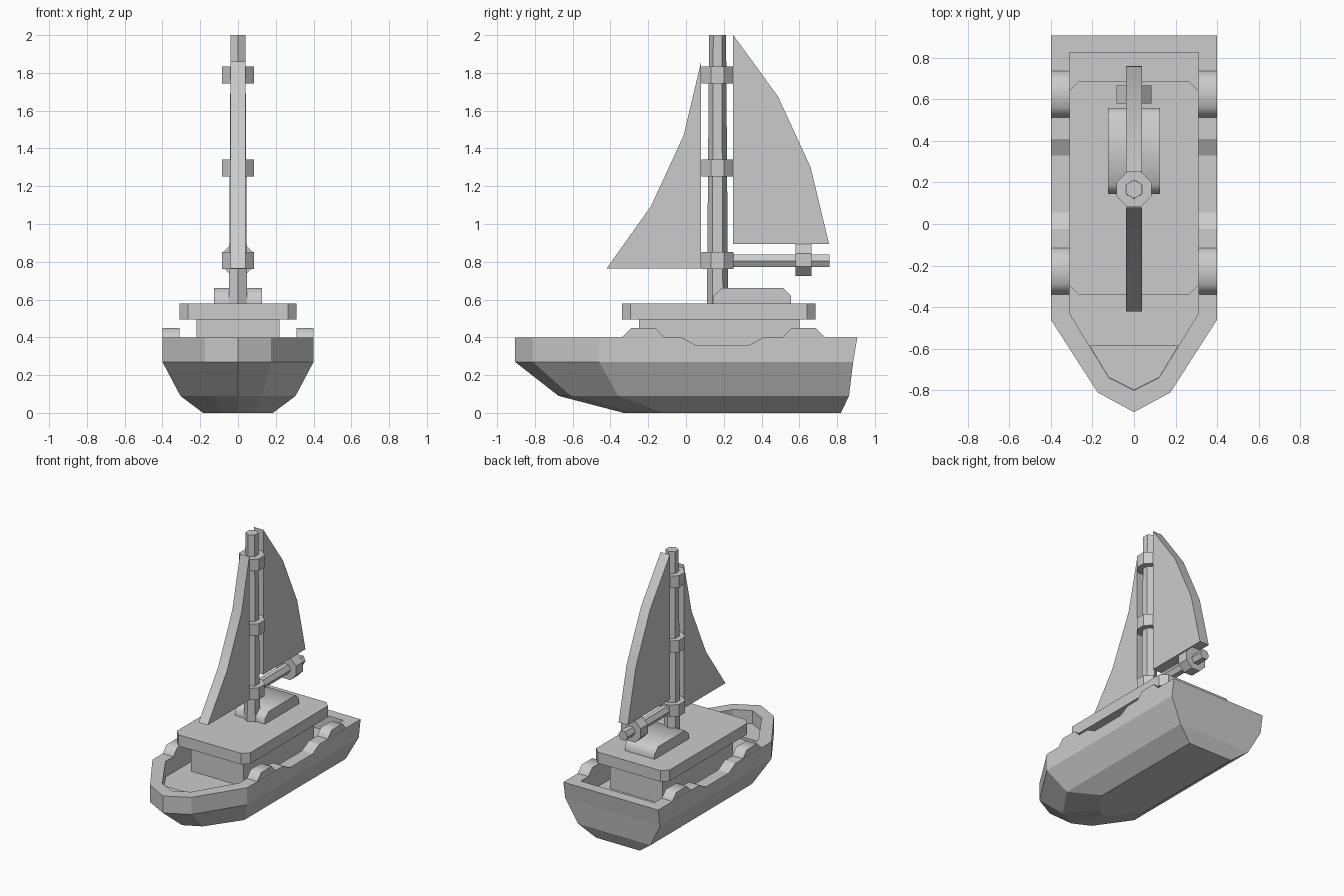
import bpy, bmesh, math
from mathutils import Matrix

if "Cube" in bpy.data.objects:
    bpy.data.objects.remove(bpy.data.objects["Cube"])


def finish(bm, name, smooth=None):
    bmesh.ops.recalc_face_normals(bm, faces=bm.faces)
    me = bpy.data.meshes.new(name)
    bm.to_mesh(me)
    bm.free()
    ob = bpy.data.objects.new(name, me)
    bpy.context.collection.objects.link(ob)
    if smooth:
        bpy.ops.object.select_all(action='DESELECT')
        ob.select_set(True)
        bpy.context.view_layer.objects.active = ob
        bpy.ops.object.shade_smooth_by_angle(angle=math.radians(smooth))
    return ob


def loft(name, rings, smooth=None):
    """Skin closed rings of equal length and cap both ends."""
    bm = bmesh.new()
    loops = [[bm.verts.new(p) for p in r] for r in rings]
    n = len(loops[0])
    for a, b in zip(loops, loops[1:]):
        for i in range(n):
            j = (i + 1) % n
            bm.faces.new((a[i], a[j], b[j], b[i]))
    bm.faces.new(loops[0])
    bm.faces.new(loops[-1])
    return finish(bm, name, smooth)


def side_prism(name, profile, x0, x1, smooth=None):
    """Extrude a (y, z) profile along x."""
    return loft(name, [[(x, y, z) for y, z in profile] for x in (x0, x1)], smooth)


def plan_prism(name, outline, z0, z1):
    """Extrude an (x, y) outline along z."""
    return loft(name, [[(x, y, z) for x, y in outline] for z in (z0, z1)])


def rod(name, sides, r0, r1, length, matrix, turn):
    bm = bmesh.new()
    bmesh.ops.create_cone(bm, cap_ends=True, segments=sides, radius1=r0, radius2=r1,
                          depth=length, matrix=matrix @ Matrix.Rotation(turn, 4, 'Z'))
    return finish(bm, name)


def mirrored(half):
    """Half outline from stern to the centre tip, closed across x = 0."""
    return half + [(-x, y) for x, y in reversed(half) if x > 0]


# Hull: outer skin from keel to rail, then down inside to the deck
stations = [
    (0.00, [(.185, .82), (.185, -.12), (.08, -.28), (0, -.33)]),
    (0.09, [(.305, .863), (.305, -.36), (.13, -.61), (0, -.675)]),
    (0.27, [(.40, .885), (.40, -.46), (.175, -.81), (0, -.905)]),
    (0.40, [(.40, .907), (.40, -.46), (.175, -.81), (0, -.905)]),
    (0.40, [(.31, .825), (.31, -.43), (.12, -.74), (0, -.80)]),
    (0.28, [(.31, .825), (.31, -.43), (.12, -.74), (0, -.80)]),
]
hull = loft("hull", [[(x, y, z) for x, y in mirrored(h)] for z, h in stations])

# Lowered stretch of rail on both sides
cutter = side_prism("rail_cutter", [(-.025, .5), (-.025, .4), (.055, .357),
                                    (.33, .357), (.41, .4), (.41, .5)], -.6, .6)
mod = hull.modifiers.new("rail_dip", 'BOOLEAN')
mod.operation = 'DIFFERENCE'
mod.solver = 'EXACT'
mod.object = cutter
bpy.context.view_layer.objects.active = hull
bpy.ops.object.modifier_apply(modifier=mod.name)
bpy.data.objects.remove(cutter)

# Foredeck step
plan_prism("foredeck", mirrored([(.214, -.585), (.12, -.739), (0, -.799)]), .27, .30)

# Raised rail blocks
for side in (-1, 1):
    for y0 in (-.338, .512):
        side_prism("rail_block", [(y0, .395), (y0, .4), (y0 + .048, .45), (y0 + .175, .45),
                                  (y0 + .223, .4), (y0 + .223, .395)],
                   side * .31, side * .399, 50)

# Cabin walls, roof with clipped corners, and roof hatch
plan_prism("cabin", [(-.22, -.25), (.22, -.25), (.22, .60), (-.22, .60)], .275, .5)
c = .045
plan_prism("cabin_roof", [(-.31 + c, -.34), (.31 - c, -.34), (.31, -.34 + c), (.31, .685 - c),
                          (.31 - c, .685), (-.31 + c, .685), (-.31, .685 - c), (-.31, -.34 + c)],
           .495, .58)
side_prism("roof_hatch", [(.145, .575), (.145, .62), (.19, .66),
                          (.515, .66), (.557, .62), (.557, .575)], -.126, .126, 50)

# Mast and its octagonal collars
MY = .167
rod("mast", 6, .056, .045, 1.425, Matrix.Translation((0, MY, 1.2875)), math.pi / 6 * 0)
R8 = .084 / math.cos(math.pi / 8)
for z in (.807, 1.296, 1.79):
    rod("mast_collar", 8, R8, R8, .09, Matrix.Translation((0, MY, z)), math.pi / 8)

# Boom and its collar, lying along y
lay = Matrix.Rotation(-math.pi / 2, 4, 'X')
rod("boom", 6, .039, .039, .56, Matrix.Translation((0, .48, .805)) @ lay, math.pi / 6)
rod("boom_collar", 8, R8, R8, .085, Matrix.Translation((0, .623, .81)) @ lay, math.pi / 8)

# Sails
side_prism("main_sail", [(.25, .895), (.757, .895), (.66, 1.30), (.487, 1.675), (.25, 2.0)],
           -.039, .039, 25)
side_prism("fore_sail", [(.08, .765), (-.42, .765), (-.185, 1.095), (-.012, 1.47), (.08, 1.86)],
           -.039, .039, 25)
